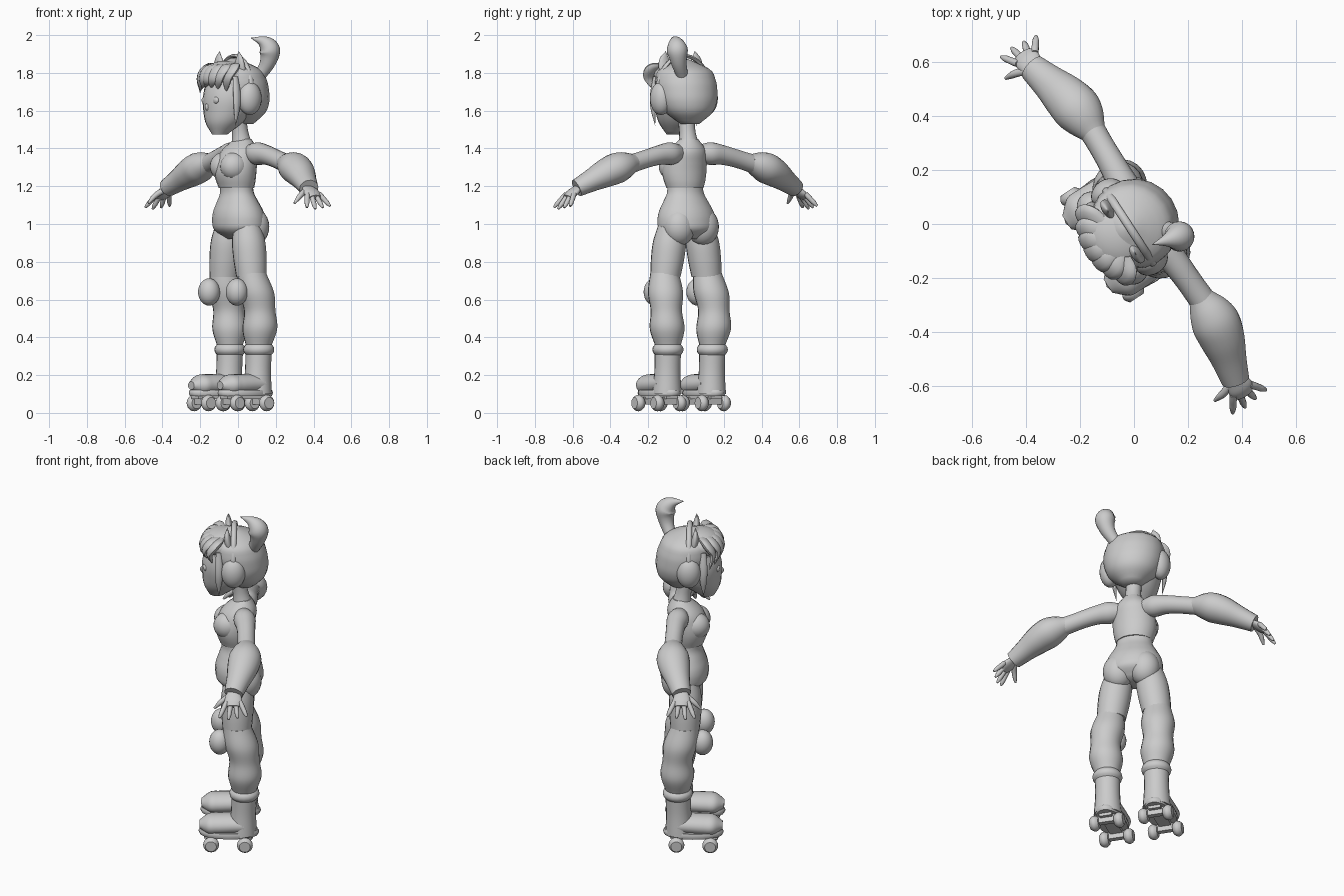
import bpy, bmesh, math
from mathutils import Vector, Matrix

cube = bpy.data.objects.get("Cube")
if cube:
    bpy.data.objects.remove(cube, do_unlink=True)

GREY = (0.6, 0.6, 0.6, 1)
material = bpy.data.materials.new("plain grey")
material.use_nodes = True
material.diffuse_color = GREY
material.node_tree.nodes["Principled BSDF"].inputs["Base Color"].default_value = GREY

# The figure stands turned about the vertical axis
TURN = Matrix.Rotation(math.radians(-57), 4, 'Z')
X, Y, Z = Matrix.Identity(3)


def finish(name, bm):
    """Turn the mesh into a smooth-shaded object."""
    bmesh.ops.recalc_face_normals(bm, faces=bm.faces)
    bm.transform(TURN)
    mesh = bpy.data.meshes.new(name)
    bm.to_mesh(mesh)
    bm.free()
    mesh.materials.append(material)
    part = bpy.data.objects.new(name, mesh)
    bpy.context.collection.objects.link(part)
    bpy.ops.object.select_all(action='DESELECT')
    part.select_set(True)
    bpy.context.view_layer.objects.active = part
    bpy.ops.object.shade_smooth_by_angle(angle=math.radians(45))


def smooth_value(values, t):
    """Point at t (from zero to one) of a smooth curve through evenly spaced values."""
    last = len(values) - 1
    i = min(int(t * last), last - 1)
    t = t * last - i
    b, c = values[i], values[i + 1]
    a = values[i - 1] if i else b * 2 - c
    d = values[i + 2] if i + 2 <= last else c * 2 - b
    return b + ((c - a) * t + (a * 2 - b * 5 + c * 4 - d) * t * t
                + (b * 3 - a - c * 3 + d) * t * t * t) * 0.5


def limb(name, path, radii, flat=1, ref=X, level=False, mirror=1, sides=20, count=24):
    """Skin a tube along (side, forward, up) points; level keeps the rings horizontal."""
    path = [Vector((side * mirror, -forward, up)) for side, forward, up in path]
    centres = [smooth_value(path, i / count) for i in range(count + 1)]
    bm = bmesh.new()
    rings = []
    for i, centre in enumerate(centres):
        ahead = centres[min(i + 1, count)] - centres[max(i - 1, 0)]
        normal = Z if level else ahead.normalized()
        across = (ref - normal * ref.dot(normal)).normalized()
        other = normal.cross(across) * flat
        radius = max(smooth_value(radii, i / count), 0.001)
        angles = [math.tau * k / sides for k in range(sides)]
        rings.append([bm.verts.new(centre + (across * math.cos(w) + other * math.sin(w)) * radius)
                      for w in angles])
    for low, high in zip(rings, rings[1:]):
        for k in range(sides):
            bm.faces.new((low[k], low[k - 1], high[k - 1], high[k]))
    bm.faces.new(rings[0])
    bm.faces.new(rings[-1])
    finish(name, bm)


def solid(name, centre, size, mirror=1, boxy=False):
    """Ellipsoid with half sizes, or a box with half sizes."""
    bm = bmesh.new()
    if boxy:
        bmesh.ops.create_cube(bm, size=2)
    else:
        bmesh.ops.create_uvsphere(bm, u_segments=24, v_segments=14, radius=1)
    side, forward, up = centre
    bm.transform(Matrix.Translation((side * mirror, -forward, up)) @ Matrix.Diagonal((*size, 1)))
    finish(name, bm)


# Torso, neck and head
limb("torso", [(0, -.015, .92), (0, .01, 1.21)], [.08, .155, .165, .155, .13, .105, .1],
     flat=.8, level=True)
limb("top", [(0, .01, 1.19), (0, .015, 1.3), (0, -.03, 1.45)], [.102, .115, .122, .12, .105, .05],
     flat=.88, level=True)
limb("neck", [(0, -.03, 1.4), (0, 0, 1.56)], [.06, .044, .044], level=True)
limb("head", [(0, .115, 1.475), (0, .065, 1.6), (0, .04, 1.73), (0, .03, 1.86)],
     [.04, .095, .125, .14, .135, .11, .02], flat=1.05, level=True)
solid("nose", (0, .178, 1.62), (.015, .03, .024))
solid("mouth", (0, .172, 1.55), (.03, .012, .006))

# Hair cap with swept fringe and curled side tail
limb("hair", [(0, -.04, 1.53), (0, .03, 1.88)], [.05, .125, .157, .166, .163, .135, .01],
     flat=.95, level=True)
solid("front_hair", (0, .075, 1.79), (.135, .12, .075))
for k in range(-3, 4):
    side = k * .042
    front = math.sqrt(.04 - side * side)
    tip = 1.725 - abs(side) * .25
    limb("fringe_lock", [(side / 2 + .02, .09, 1.84), (side + .01, front - .035, 1.82),
                         (side, front - .005, 1.77), (side - .035, front - .02, tip)],
         [.02, .04, .042, .03, 0], flat=.5, sides=12)
limb("side_tail", [(.07, -.08, 1.77), (.115, -.11, 1.85), (.13, -.115, 1.92),
                   (.12, -.08, 1.965), (.1, -.015, 1.985)],
     [.03, .036, .046, .056, .043, .02, 0])

# Headset band over the crown
arc = [math.pi * k / 12 for k in range(13)]
limb("headset_band", [(math.cos(w) * .165, .02, 1.7 + math.sin(w) * .19) for w in arc],
     [.015, .015], flat=.7, ref=Y, sides=8)

SIDES = {"left_": 1, "right_": -1}
for label, mirror in SIDES.items():
    # Face and headset details
    solid(label + "eye", (.052, .175, 1.655), (.026, .014, .02), mirror)
    solid(label + "ear_cup", (.145, .02, 1.665), (.055, .066, .088), mirror)
    limb(label + "cat_ear", [(.09, .045, 1.8), (.1, .055, 1.86), (.092, .055, 1.915)],
         [.045, .04, .026, 0], flat=.5, mirror=mirror)
    limb(label + "side_lock", [(.13, .1, 1.78), (.145, .1, 1.65), (.13, .1, 1.52)],
         [.015, .022, .018, 0], flat=.6, ref=Y, mirror=mirror, sides=12)

    # Chest and hips
    solid(label + "bust", (.05, .055, 1.305), (.07, .078, .075), mirror)
    solid(label + "buttock", (.075, -.05, .985), (.085, .082, .1), mirror)

    # Arm and flared sleeve
    limb(label + "arm", [(.06, -.03, 1.375), (.2, -.05, 1.365), (.4, -.06, 1.315)],
         [.045, .06, .052, .048, .05], ref=Y, mirror=mirror)
    limb(label + "sleeve", [(.36, -.06, 1.33), (.5, -.05, 1.285), (.69, 0, 1.19)],
         [.047, .075, .09, .084, .066, .052], flat=.9, ref=Y, mirror=mirror)

    # Hand with spread fingers and a thumb
    limb(label + "hand", [(.67, 0, 1.2), (.75, 0, 1.14)], [.03, .042, .048, .035],
         flat=.45, ref=Y, mirror=mirror)
    for finger in range(4):
        spread = finger / 1.5 - 1
        reach = .095 - abs(spread - .3) * .014
        limb(label + "finger", [(.73, spread * .037, 1.16),
                                (.73 + reach * .65, spread * .075, 1.16 - reach * .85)],
             [.013, .014, .013, .012, .006], ref=Y, mirror=mirror, sides=10, count=12)
    limb(label + "thumb", [(.69, .02, 1.18), (.705, .065, 1.15), (.71, .105, 1.11)],
         [.016, .015, .013, .006], ref=Y, mirror=mirror, sides=10, count=12)

    # Thigh, padded shin sleeve and knee pad
    limb(label + "thigh", [(.09, 0, 1), (.13, 0, .72)], [.07, .088, .088, .08],
         level=True, mirror=mirror)
    limb(label + "shin", [(.135, 0, .74), (.15, -.04, .54), (.14, -.04, .35)],
         [.076, .093, .083, .092, .066], level=True, mirror=mirror)
    solid(label + "knee_pad", (.135, .095, .64), (.06, .058, .072), mirror)

    # Skate boot, sole and plate
    limb(label + "boot_cuff", [(.14, -.04, .3), (.14, -.04, .37)], [.062, .08, .08, .062],
         level=True, mirror=mirror)
    limb(label + "boot_shaft", [(.14, -.04, .34), (.14, -.03, .1)], [.07, .069, .078],
         level=True, mirror=mirror)
    limb(label + "boot_toe", [(.14, -.04, .155), (.14, .205, .145)],
         [.074, .075, .077, .078, .074, .03], flat=.72, mirror=mirror)
    limb(label + "sole", [(.14, .045, .09), (.14, .045, .122)], [.08, .083, .08],
         flat=2, level=True, mirror=mirror, count=4)
    solid(label + "skate_plate", (.14, .05, .085), (.035, .13, .012), mirror, boxy=True)

    # Two trucks with a wheel at each end
    for forward in (.14, -.045):
        solid(label + "truck", (.14, forward, .065), (.06, .015, .02), mirror, boxy=True)
        for side in (.07, .21):
            limb(label + "wheel", [(side - .025, forward, .052), (side + .025, forward, .052)],
                 [.03, .042, .042, .03], ref=Y, mirror=mirror, count=9)
